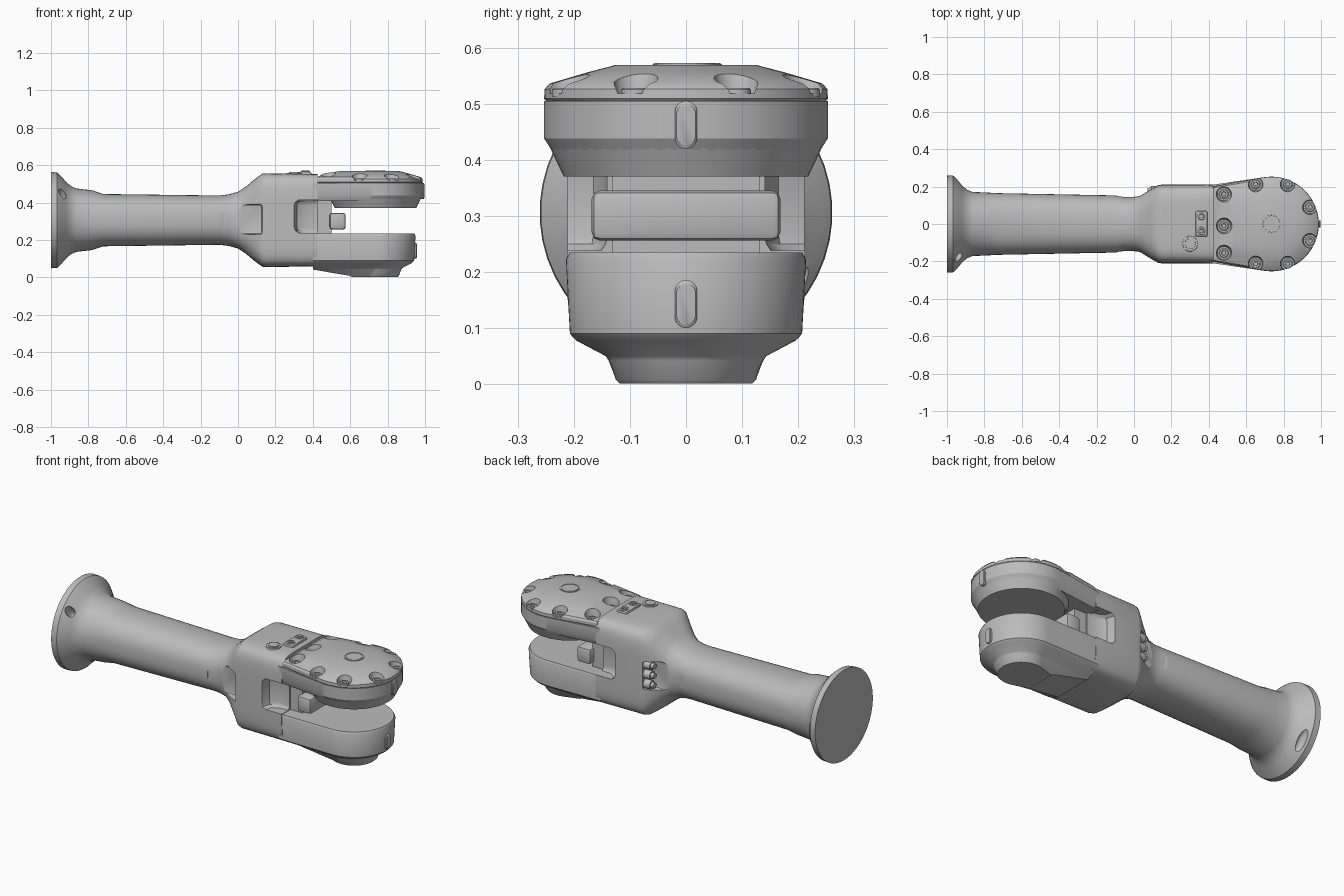
import bpy, bmesh, math
from mathutils import Vector, Matrix

cube = bpy.data.objects.get("Cube")
if cube:
    bpy.data.objects.remove(cube, do_unlink=True)

grey = bpy.data.materials.new("light grey")
grey.use_nodes = True
COL = (0.5, 0.5, 0.5, 1)
grey.diffuse_color = COL
grey.node_tree.nodes["Principled BSDF"].inputs["Base Color"].default_value = COL

CX = 0.735  # x of the joint axis
CZ = 0.306  # height of the tube axis


def finish(name, bm, angle=32):
    bmesh.ops.recalc_face_normals(bm, faces=bm.faces)
    me = bpy.data.meshes.new(name)
    bm.to_mesh(me)
    bm.free()
    me.materials.append(grey)
    ob = bpy.data.objects.new(name, me)
    bpy.context.collection.objects.link(ob)
    smooth(ob, angle)
    return ob


def smooth(ob, angle=32):
    bpy.ops.object.select_all(action='DESELECT')
    ob.select_set(True)
    bpy.context.view_layer.objects.active = ob
    bpy.ops.object.shade_smooth_by_angle(angle=math.radians(angle))


def loft(bm, rings):
    """Skin a list of equal-length point rings and cap both ends."""
    vr = [[bm.verts.new(p) for p in r] for r in rings]
    n = len(vr[0])
    for a, b in zip(vr, vr[1:]):
        for i in range(n):
            j = (i + 1) % n
            bm.faces.new((a[i], a[j], b[j], b[i]))
    bm.faces.new(vr[0])
    bm.faces.new(vr[-1])


def add_cyl(bm, loc, r1, r2, depth, axis='Z', seg=20):
    rot = Matrix.Rotation(math.pi / 2, 4, 'Y') if axis == 'X' else Matrix()
    bmesh.ops.create_cone(bm, cap_ends=True, segments=seg, radius1=r1, radius2=r2,
                          depth=depth, matrix=Matrix.Translation(loc) @ rot)


def add_box(bm, lo, hi, bevel=0.0, seg=2):
    lo, hi = Vector(lo), Vector(hi)
    m = Matrix.Translation((lo + hi) / 2) @ Matrix.Diagonal((*(hi - lo), 1))
    vs = bmesh.ops.create_cube(bm, size=1, matrix=m)["verts"]
    if bevel:
        es = list({e for v in vs for e in v.link_edges})
        bmesh.ops.bevel(bm, geom=es, offset=bevel, segments=seg, affect='EDGES', profile=0.5)


def cut(ob, bm):
    """Carve the cutter mesh out of an object, then discard the cutter."""
    c = finish("cutter", bm)
    c.hide_render = True
    mod = ob.modifiers.new("cut", 'BOOLEAN')
    mod.operation, mod.solver, mod.object = 'DIFFERENCE', 'EXACT', c
    bpy.ops.object.select_all(action='DESELECT')
    bpy.context.view_layer.objects.active = ob
    ob.select_set(True)
    # sharp-edge modifier is re-added after the cut
    bpy.ops.object.modifier_move_to_index(modifier=mod.name, index=0)
    bpy.ops.object.modifier_apply(modifier=mod.name)
    bpy.data.objects.remove(c, do_unlink=True)
    smooth(ob)


def superellipse(x, hy, hz, n, count=48):
    pts = []
    for i in range(count):
        t = 2 * math.pi * (i + 0.5) / count
        c, s = math.cos(t), math.sin(t)
        pts.append((x, hy * math.copysign(abs(c) ** (2 / n), c),
                    CZ + hz * math.copysign(abs(s) ** (2 / n), s)))
    return pts


# Flange, tube and flared body in one skin: x, half width, half height, squareness
sections = [(-1, .261, .258, 2), (-.967, .259, .256, 2), (-.945, .238, .235, 2),
            (-.92, .208, .206, 2), (-.895, .185, .184, 2), (-.865, .172, .170, 2.1),
            (-.78, .168, .160, 2.2), (-.72, .165, .140, 2.5), (-.1, .153, .132, 2.5),
            (-.05, .144, .138, 2.5), (0, .145, .152, 2.6), (.04, .158, .178, 3),
            (.09, .186, .220, 4), (.13, .208, .249, 5.5), (.15, .211, .251, 6),
            (.425, .212, .247, 7)]
bm = bmesh.new()
loft(bm, [superellipse(*s) for s in sections])
body = finish("arm_body", bm)

# Side pockets: shallow ones in the flare, deep ones behind the fork
bm = bmesh.new()
for s in (-1, 1):
    add_box(bm, (-.09, min(s * .146, s * .3), .23), (.13, max(s * .146, s * .3), .39), .012)
    prof = [(.285, .26), (.315, .165), (.35, .145), (.6, .13), (.6, .26)]
    lay = [(.238, .02), (.25, .005), (.268, 0), (.385, 0), (.402, .005), (.414, .02)]
    loft(bm, [[(x + (d if x < .5 else 0), s * (y + d * .5), z) for x, y in prof] for z, d in lay])
cut(body, bm)

# Lens-shaped notches in the flange rim
bm = bmesh.new()
for s in (-1, 1):
    m = (Matrix.Translation((-.938, s * .185, CZ - s * .15)) @ Matrix.Rotation(s * math.radians(-40), 4, 'X')
         @ Matrix.Diagonal((.022, .026, .07, 1)))
    bmesh.ops.create_uvsphere(bm, u_segments=16, v_segments=10, radius=1, matrix=m)
cut(body, bm)

# Web and stop bar between the two jaws
bm = bmesh.new()
add_box(bm, (.40, -.132, .2), (.50, .132, .43))
finish("fork_web", bm)
bm = bmesh.new()
add_box(bm, (.49, -.168, .256), (.576, .168, .345), .014)
finish("stop_bar", bm)


def outline(z, r, nx, w, arc=36):
    """Straight-sided neck that runs tangent into a round end."""
    dx, dy = CX - nx, w
    a0 = math.atan2(dy, -dx) - math.acos(min(1, r / math.hypot(dx, dy)))
    pts = [(nx, -w, z)]
    for i in range(arc + 1):
        a = -a0 + 2 * a0 * i / arc
        pts.append((CX + r * math.cos(a), r * math.sin(a), z))
    return pts + [(nx, w, z)]


def jaw(name, layers):
    bm = bmesh.new()
    loft(bm, [outline(*l) for l in layers])
    return finish(name, bm)


# Upper jaw, its round underside and the lid: z, radius, neck x, neck half width
jaw("upper_jaw", [(.408, .234, .40, .195), (.438, .253, .40, .207), (.505, .253, .40, .207)])
bm = bmesh.new()
add_cyl(bm, (CX, 0, .405), .218, .251, .07, seg=48)
finish("upper_joint_face", bm)
lid = jaw("lid", [(.50, .245, .428, .195), (.509, .253, .422, .2), (.526, .252, .422, .2),
                  (.536, .243, .424, .194), (.556, .175, .46, .15), (.569, .125, .55, .105)])

# Screw seats scalloped into the lid
screws = [(.48, y) for y in (-.155, -.01, .16)]
screws += [(x, s * y) for s in (-1, 1) for x, y in ((.65, .213), (.822, .213), (.942, .09))]
bm = bmesh.new()
for x, y in screws:
    add_cyl(bm, (x, y, .563), .035, .052, .09)
cut(lid, bm)


def bolt(bm, x, y, z, r, h):
    """Round head with a sunken socket."""
    rings = [(r, z), (r, z + h * .8), (r * .85, z + h), (r * .5, z + h), (r * .42, z + h * .5)]
    loft(bm, [[(x + q * math.cos(math.tau * i / 16), y + q * math.sin(math.tau * i / 16), k)
               for i in range(16)] for q, k in rings])


bm = bmesh.new()
for x, y in screws:
    bolt(bm, x, y, .512, .026, .016)
finish("lid_screws", bm)

# Round plug with a raised rim on the lid
bm = bmesh.new()
rim = [(.053, .56), (.053, .572), (.047, .572), (.046, .567), (.044, .567), (.043, .571)]
loft(bm, [[(CX + r * math.cos(math.tau * i / 32), r * math.sin(math.tau * i / 32), z)
           for i in range(32)] for r, z in rim])
finish("lid_plug", bm)

# Lower jaw with its stepped underside
jaw("lower_jaw", [(.235, .207, .40, .207), (.222, .214, .40, .211), (.09, .207, .40, .203),
                  (.078, .196, .40, .190), (.05, .143, .40, .135), (.042, .138, .40, .115),
                  (.008, .125, .60, .09), (.001, .118, .61, .085)])

# Pill-shaped markers on the jaw tips
for name, x, z in (("upper_marker", .985, .462), ("lower_marker", .944, .143)):
    bm = bmesh.new()
    pts = []
    for i in range(20):
        a = math.tau * (i + .5) / 20
        pts.append((.02 * math.cos(a), z + .02 * math.sin(a) + math.copysign(.023, math.sin(a))))
    loft(bm, [[(x + d, y * k, z + (q - z) * k) for y, q in pts]
              for d, k in ((-.03, 1), (.008, 1), (.012, .85))])
    finish(name, bm)

# Top bracket with two screws, and a push button beside it
bm = bmesh.new()
add_box(bm, (.328, -.068, .54), (.393, .07, .566), .01)
for y in (-.038, .042):
    bolt(bm, .36, y, .56, .022, .012)
finish("top_bracket", bm)
bm = bmesh.new()
add_cyl(bm, (.30, -.105, .552), .043, .040, .014, seg=28)
add_cyl(bm, (.30, -.105, .556), .030, .028, .016, seg=28)
finish("push_button", bm)

# Three cable sockets in the rear flare pocket
bm = bmesh.new()
for z in (.255, .31, .365):
    add_cyl(bm, (.115, .178, z), .024, .026, .05, 'X', 18)
    add_cyl(bm, (.088, .178, z), .015, .018, .03, 'X', 18)
finish("cable_sockets", bm)
